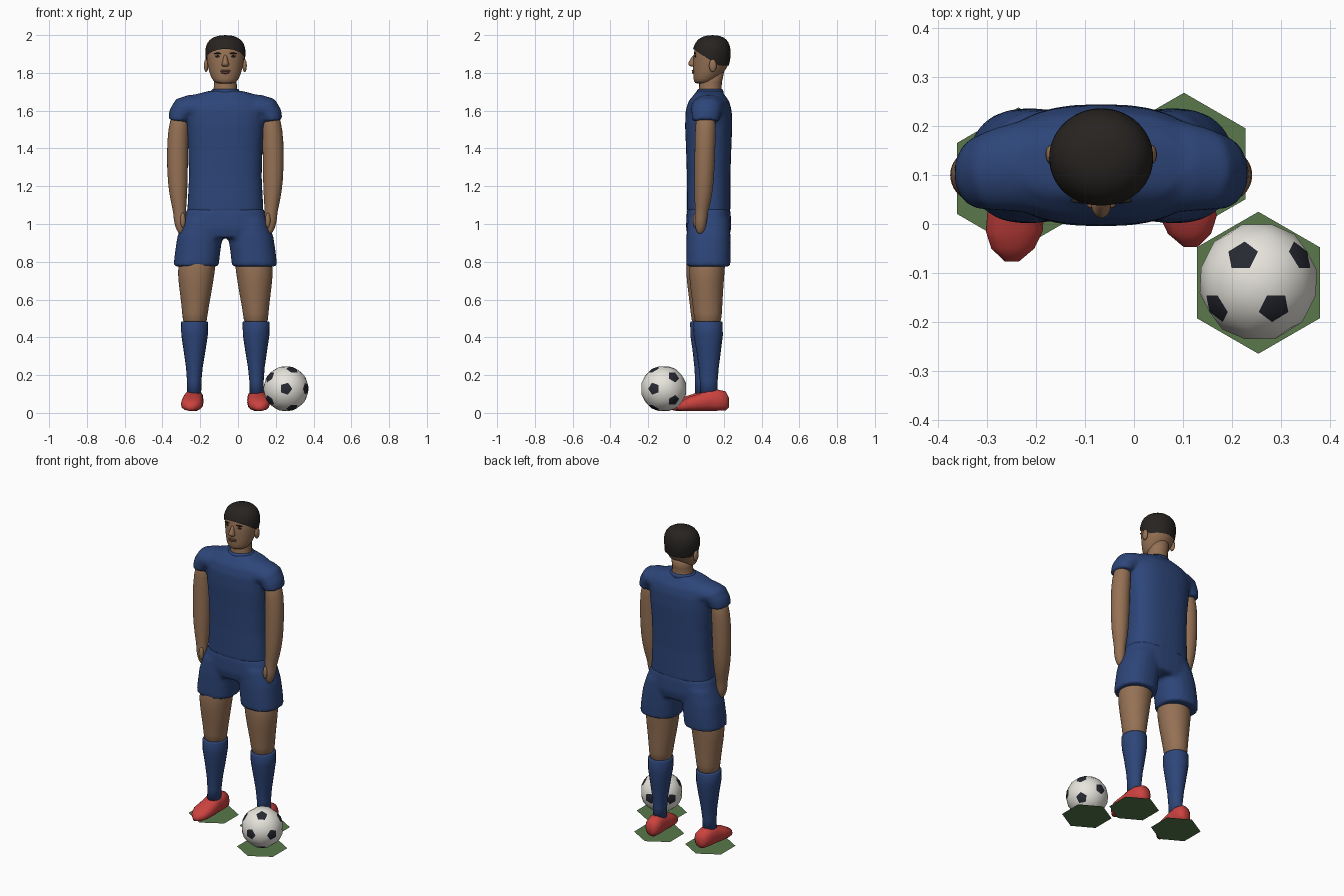
import bpy, bmesh
from math import sin, cos, pi, copysign
from mathutils import Vector, Matrix

if "Cube" in bpy.data.objects:
    bpy.data.objects.remove(bpy.data.objects["Cube"])

CX = -0.067  # body centre line


def material(name, r, g, b):
    m = bpy.data.materials.new(name)
    m.diffuse_color = (r, g, b, 1)
    m.use_nodes = True
    m.node_tree.nodes["Principled BSDF"].inputs["Base Color"].default_value = m.diffuse_color
    return m


SKIN = material("skin", .30, .165, .09)
BLUE = material("blue_cloth", .026, .06, .19)
RED = material("red_boot", .60, .055, .05)
GREEN = material("grass", .10, .19, .07)
HAIR = material("hair_black", .02, .017, .015)
WHITE = material("ball_white", .80, .78, .72)
DARK = material("ball_dark", .02, .022, .032)
LIP = material("lip", .20, .085, .055)


def finish(name, bm, mats, x=CX, smooth=True, subsurf=0, voxel=0):
    bmesh.ops.recalc_face_normals(bm, faces=bm.faces)
    me = bpy.data.meshes.new(name)
    bm.to_mesh(me)
    bm.free()
    ob = bpy.data.objects.new(name, me)
    ob.location.x = x
    bpy.context.collection.objects.link(ob)
    for m in mats:
        me.materials.append(m)
    for p in me.polygons:
        p.use_smooth = smooth
    if voxel:
        mod = ob.modifiers.new("union", 'REMESH')
        mod.mode, mod.voxel_size, mod.use_smooth_shade = 'VOXEL', voxel, True
        mod = ob.modifiers.new("soften", 'SMOOTH')
        mod.factor, mod.iterations = .5, 6
    elif subsurf:
        mod = ob.modifiers.new("round", 'SUBSURF')
        mod.levels = mod.render_levels = subsurf
    return ob


def loft(bm, rings, n=20, p=2.0):
    """Skin closed rings (centre, u, v) as superellipses, capped at both ends."""
    def se(t):
        return copysign(abs(t) ** (2 / p), t)
    loops = []
    for c, u, v in rings:
        loops.append([bm.verts.new(Vector(c) + Vector(u) * se(cos(2 * pi * i / n))
                                   + Vector(v) * se(sin(2 * pi * i / n))) for i in range(n)])
    for a, b in zip(loops, loops[1:]):
        for i in range(n):
            bm.faces.new((a[i], a[(i + 1) % n], b[(i + 1) % n], b[i]))
    bm.faces.new(loops[0])
    bm.faces.new(loops[-1])


def level(rows, s=1, dy=0):
    """Horizontal rings from rows (z, x, y, rx, ry)."""
    return [((s * x, y + dy, z), (rx, 0, 0), (0, ry, 0)) for z, x, y, rx, ry in rows]


def blob(name, loc, size, mat):
    bm = bmesh.new()
    bmesh.ops.create_uvsphere(bm, u_segments=14, v_segments=8, radius=1,
                              matrix=Matrix.Translation(loc) @ Matrix.Diagonal((*size, 1)))
    return finish(name, bm, [mat])


# shirt: torso and sleeves fused
bm = bmesh.new()
loft(bm, level([(1.06, 0, .12, .203, .115), (1.1, 0, .12, .2, .115), (1.25, 0, .12, .193, .115),
                (1.4, 0, .12, .197, .12), (1.52, 0, .12, .208, .125), (1.6, 0, .12, .215, .122),
                (1.65, 0, .121, .205, .108), (1.685, 0, .123, .165, .08),
                (1.705, 0, .125, .085, .068)]), 32, 2.5)
for s in (-1, 1):
    loft(bm, [((s * .1, .12, 1.6), (0, 0, .08), (0, .1, 0)),
              ((s * .165, .118, 1.61), (s * .025, 0, .075), (0, .095, 0)),
              ((s * .212, .112, 1.612), (s * .05, 0, .05), (0, .085, 0)),
              ((s * .238, .107, 1.58), (s * .058, 0, .025), (0, .078, 0)),
              ((s * .248, .104, 1.545), (s * .055, 0, .008), (0, .073, 0))])
finish("shirt", bm, [BLUE], voxel=.011)

# shorts: hips and leg tubes fused
bm = bmesh.new()
loft(bm, level([(1.085, 0, .12, .2, .112), (1.05, 0, .12, .215, .117), (.98, 0, .12, .232, .12),
                (.925, 0, .12, .2, .108)]), 32, 2.6)
for s in (-1, 1):
    loft(bm, level([(1.02, .115, .12, .11, .112), (.93, .135, .119, .12, .117),
                    (.85, .147, .119, .12, .118), (.775, .155, .118, .12, .117)], s), 24, 2.3)
finish("shorts", bm, [BLUE], voxel=.011)

# limbs, the left foot standing a little ahead of the other
for side, s, dy in (("left", -1, -.015), ("right", 1, .015)):
    bm = bmesh.new()
    loft(bm, level([(1.6, .235, .105, .046, .05), (1.5, .25, .103, .055, .056),
                    (1.38, .254, .1, .057, .055), (1.22, .253, .096, .054, .053),
                    (1.12, .247, .089, .043, .044), (1.06, .242, .082, .033, .034),
                    (1.03, .241, .079, .034, .034), (.985, .238, .077, .028, .029),
                    (.955, .235, .075, .016, .018), (.948, .235, .075, .006, .008)], s))
    finish(side + "_arm", bm, [SKIN], subsurf=1)
    blob(side + "_thumb", (s * .225, .05, 1.02), (.014, .014, .04), SKIN)

    bm = bmesh.new()
    loft(bm, level([(.9, .13, .115, .09, .09), (.78, .153, .103, .103, .098),
                    (.7, .156, .102, .094, .092), (.6, .158, .105, .079, .082),
                    (.53, .161, .108, .068, .076), (.45, .162, .108, .063, .07)], s, dy * .5))
    finish(side + "_leg", bm, [SKIN], subsurf=1)

    bm = bmesh.new()
    sock = [(.484, .162, .108, .068, .075), (.478, .163, .108, .072, .078),
            (.41, .163, .109, .07, .077), (.33, .163, .11, .058, .065),
            (.24, .164, .109, .044, .053), (.17, .165, .108, .038, .047),
            (.08, .166, .107, .038, .046)]
    loft(bm, [r for z in sock for r in level([z], s, dy * (1 - z[0]))])
    finish(side + "_sock", bm, [BLUE])

    # boot: cross-sections (y, half width, bottom, top) from heel to toe
    bm = bmesh.new()
    boot = [(.212, .022, .03, .08), (.195, .043, .012, .115), (.15, .05, .01, .125),
            (.1, .052, .01, .122), (.05, .058, .01, .1), (0, .058, .01, .085),
            (-.035, .044, .01, .065), (-.062, .014, .015, .042)]
    loft(bm, [((s * (.168 + (.12 - y) * .08), y + dy, (lo + hi) / 2), (w, 0, 0), (0, 0, (hi - lo) / 2))
              for y, w, lo, hi in boot], 14, 2.4)
    finish(side + "_boot", bm, [RED])

# neck and collar
bm = bmesh.new()
loft(bm, level([(1.67, 0, .13, .07, .066), (1.71, 0, .128, .062, .06), (1.75, 0, .13, .06, .06),
                (1.82, 0, .14, .062, .065)]))
finish("neck", bm, [SKIN])
bm = bmesh.new()
loft(bm, level([(1.685, 0, .126, .085, .075), (1.705, 0, .127, .076, .07), (1.715, 0, .128, .068, .064),
                (1.708, 0, .128, .06, .058)]), 24)
finish("collar", bm, [BLUE])

# head, and hair as an enlarged copy trimmed at the hairline
HEAD = [(1.742, 0, .098, .038, .045), (1.752, 0, .098, .062, .057), (1.785, 0, .112, .08, .074),
        (1.83, 0, .129, .092, .092), (1.87, 0, .134, .099, .097), (1.915, 0, .137, .102, .095),
        (1.955, 0, .138, .09, .084), (1.98, 0, .14, .062, .058), (1.992, 0, .14, .02, .02)]
bm = bmesh.new()
loft(bm, level(HEAD), 28)
finish("head", bm, [SKIN], subsurf=1)
bm = bmesh.new()
loft(bm, level([(z + .008, x, y, rx + .007, ry + .006) for z, x, y, rx, ry in HEAD]), 28)
for co, no in (((0, .1, 1.838), (0, 0, -1)), ((0, .04, 1.925), (0, -.065, -.1))):
    bmesh.ops.bisect_plane(bm, geom=bm.verts[:] + bm.edges[:] + bm.faces[:],
                           plane_co=co, plane_no=no, clear_outer=True)
finish("hair", bm, [HAIR], subsurf=1)

# face
bm = bmesh.new()
loft(bm, level([(1.9, 0, .05, .009, .01), (1.87, 0, .041, .012, .02), (1.848, 0, .034, .021, .027),
                (1.838, 0, .038, .021, .022), (1.832, 0, .044, .012, .012)]), 12)
finish("nose", bm, [SKIN], subsurf=1)
for side, s in (("left", -1), ("right", 1)):
    blob(side + "_eye", (s * .038, .05, 1.888), (.017, .006, .006), HAIR)
    blob(side + "_brow", (s * .04, .048, 1.903), (.023, .006, .004), HAIR)
    blob(side + "_ear", (s * .102, .142, 1.838), (.012, .02, .034), SKIN)
blob("upper_lip", (0, .038, 1.811), (.03, .008, .005), LIP)
blob("lower_lip", (0, .039, 1.801), (.024, .008, .006), LIP)

# ball: icosahedron with its corners cut to dark pentagons, pushed out to a sphere
R = .122
bm = bmesh.new()
bmesh.ops.create_icosphere(bm, subdivisions=1, radius=1)
bmesh.ops.bevel(bm, geom=bm.verts[:], offset=27, offset_type='PERCENT', segments=1, affect='VERTICES')
white = []
for f in bm.faces:
    if len(f.verts) == 5:
        f.material_index = 1
    else:
        white.append(f)
bmesh.ops.poke(bm, faces=white)
turn = Matrix.Rotation(pi / 2, 3, 'X')  # a pentagon faces forward
for v in bm.verts:
    v.co = turn @ v.co.normalized() * R + Vector((0, -.118, .128))
top = max((f for f in bm.faces if f.material_index), key=lambda f: f.calc_center_median().z)
finish("ball", bm, [WHITE, DARK], x=.254)

# grass patches under the feet and the ball
for name, x, y in (("left", -.236, .093), ("right", .102, .123), ("ball", .254, -.12)):
    bm = bmesh.new()
    bmesh.ops.create_circle(bm, cap_ends=True, segments=6, radius=.145,
                            matrix=Matrix.Translation((0, y, 0)))
    finish(name + "_grass_patch", bm, [GREEN], x=x, smooth=False)
